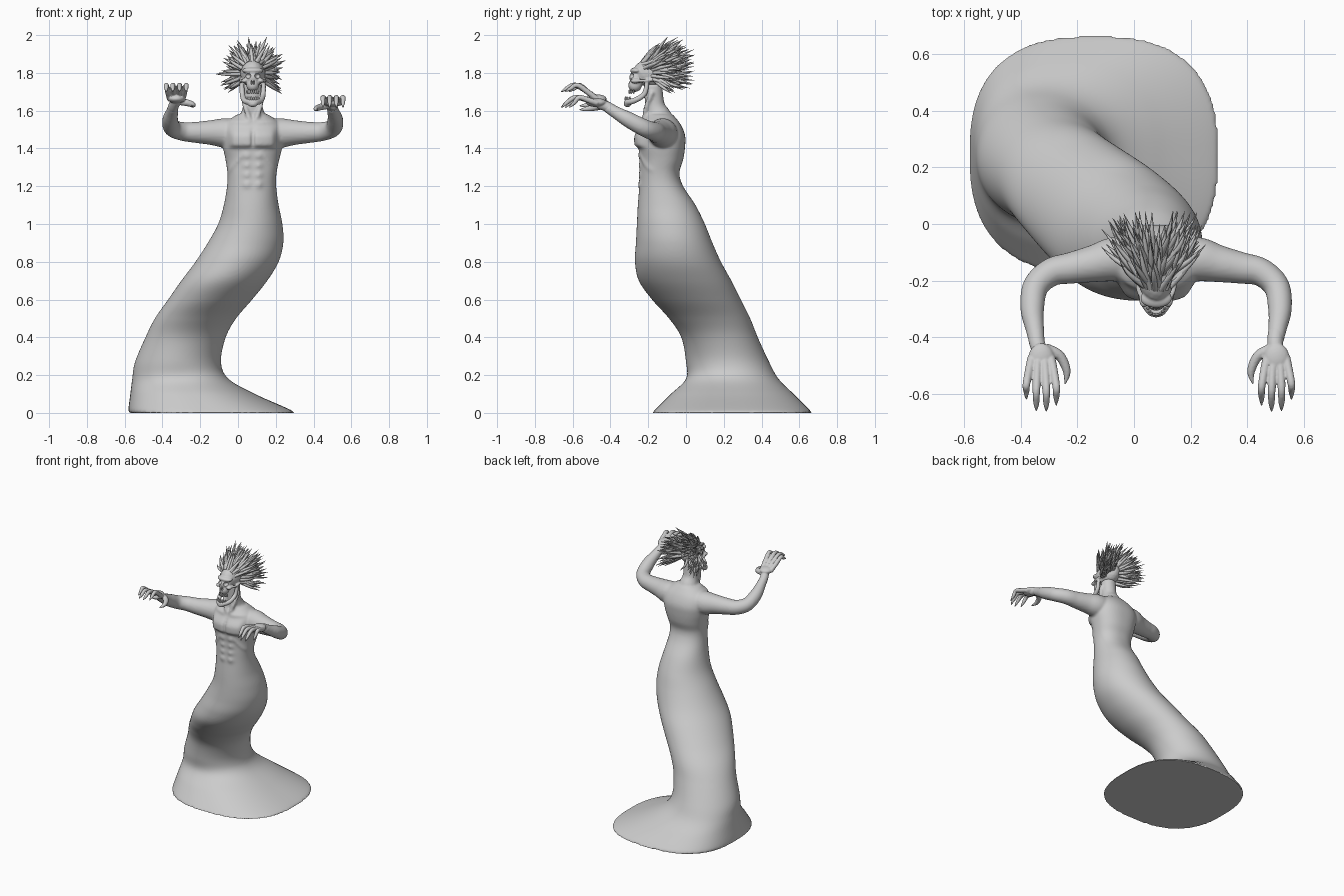
import bpy, bmesh, math, random
from mathutils import Vector, Matrix

random.seed(4)
if "Cube" in bpy.data.objects:
    bpy.data.objects.remove(bpy.data.objects["Cube"])

MID = 0.078          # x of the figure's own centre line
GREY = (0.6, 0.6, 0.6, 1)
stone = bpy.data.materials.new("stone grey")
stone.use_nodes = True
stone.diffuse_color = GREY
stone.node_tree.nodes["Principled BSDF"].inputs["Base Color"].default_value = GREY


def spline(keys, steps):
    """Catmull-Rom interpolation of tuples of any length."""
    out = []
    last = len(keys) - 1
    for i in range(last):
        a, b, c, d = (keys[max(0, min(last, i + k))] for k in (-1, 0, 1, 2))
        for s in range(steps):
            t = s / steps
            out.append([q + t / 2 * (r - p + t * (2 * p - 5 * q + 4 * r - w + t * (3 * (q - r) + w - p)))
                        for p, q, r, w in zip(a, b, c, d)])
    out.append(list(keys[-1]))
    return out


def loft(bm, rings):
    """Skin a list of equal rings and cap both ends."""
    rows = [[bm.verts.new(p) for p in ring] for ring in rings]
    n = len(rows[0])
    for low, high in zip(rows, rows[1:]):
        for j in range(n):
            k = (j + 1) % n
            bm.faces.new((low[j], low[k], high[k], high[j]))
    bm.faces.new(rows[0][::-1])
    bm.faces.new(rows[-1])


def tube(bm, keys, steps=5, sides=16):
    """Round limb through (x, y, z, radius) keys."""
    path = spline(keys, steps)
    pts = [Vector(p[:3]) for p in path]
    rings = []
    for i, p in enumerate(pts):
        along = pts[min(i + 1, len(pts) - 1)] - pts[max(i - 1, 0)]
        frame = along.to_track_quat('Z', 'Y')
        r = max(path[i][3], 0.0005)
        angles = [math.tau * j / sides for j in range(sides)]
        rings.append([p + frame @ Vector((r * math.cos(a), r * math.sin(a), 0)) for a in angles])
    loft(bm, rings)


def ball(bm, loc, size):
    m = Matrix.Translation(loc) @ Matrix.Diagonal((*size, 1))
    bmesh.ops.create_icosphere(bm, subdivisions=3, radius=1, matrix=m)


def finish(bm, name):
    bmesh.ops.recalc_face_normals(bm, faces=bm.faces)
    mesh = bpy.data.meshes.new(name)
    bm.to_mesh(mesh)
    bm.free()
    mesh.materials.append(stone)
    obj = bpy.data.objects.new(name, mesh)
    bpy.context.collection.objects.link(obj)
    return obj


def activate(obj):
    bpy.ops.object.select_all(action='DESELECT')
    obj.select_set(True)
    bpy.context.view_layer.objects.active = obj


def sculpt(obj, voxel, smooth, cutter=None):
    """Fuse overlapping parts into one skin, soften it and carve it."""
    fuse = obj.modifiers.new("fuse", 'REMESH')
    fuse.mode, fuse.voxel_size = 'VOXEL', voxel
    soft = obj.modifiers.new("soften", 'SMOOTH')
    soft.factor, soft.iterations = 0.5, smooth
    if cutter:
        cut = obj.modifiers.new("carve", 'BOOLEAN')
        cut.operation, cut.object = 'DIFFERENCE', cutter
    activate(obj)
    for m in list(obj.modifiers):
        bpy.ops.object.modifier_apply(modifier=m.name)
    bpy.ops.object.shade_smooth_by_angle(angle=math.radians(45))


def ramp(v, lo, hi):
    t = max(0, min(1, (v - lo) / (hi - lo)))
    return t * t * (3 - 2 * t)


def bump(v, centre, width):
    return math.exp(-((v - centre) / width) ** 2)


def muscle(u, z):
    """Forward relief of the chest, belly and collar bones."""
    u = abs(u)
    chest = ramp(z, 1.395, 1.42) * (1 - ramp(z, 1.46, 1.53)) * ramp(u, 0, 0.014) * (1 - ramp(u, 0.1, 0.14))
    belly = sum(bump(z, row, 0.018) for row in (1.36, 1.31, 1.26, 1.21)) * bump(u, 0.032, 0.02)
    ribs = bump(z, 1.385 - 1.2 * max(0, u - 0.04), 0.014) * ramp(u, 0.04, 0.07)
    collar = bump(z, 1.535 + 0.1 * u, 0.012) * ramp(u, 0.01, 0.03)
    return 0.024 * chest + 0.011 * belly + 0.008 * ribs + 0.008 * collar


# Body: rings of (z, x min, x max, y min, y max, squareness)
BODY = [
    (0, -.575, .3, -.18, .665, 2.6), (.02, -.58, .27, -.16, .65, 2.6),
    (.1, -.57, .09, -.08, .57, 2.4), (.18, -.56, -.05, 0, .49, 2.2),
    (.27, -.545, -.09, 0, .44, 2), (.4, -.49, -.065, -.025, .38, 2),
    (.5, -.44, -.01, -.09, .34, 2), (.6, -.37, .075, -.18, .29, 2),
    (.7, -.3, .155, -.25, .24, 2), (.8, -.225, .215, -.27, .185, 2),
    (.9, -.16, .24, -.265, .14, 2), (1, -.105, .235, -.26, .1, 2),
    (1.1, -.075, .215, -.255, .05, 2.1), (1.2, -.058, .202, -.247, -.015, 2.2),
    (1.27, -.056, .204, -.243, -.035, 2.3), (1.34, -.066, .218, -.243, -.015, 2.3),
    (1.41, -.08, .235, -.25, -.005, 2.4), (1.47, -.085, .24, -.25, -.005, 2.4),
    (1.53, -.07, .226, -.235, -.03, 2.3), (1.58, -.005, .16, -.21, -.07, 2)]
bm = bmesh.new()
rings = []
SIDES = 112
for z, x0, x1, y0, y1, power in spline(BODY, 8):
    ring = []
    for j in range(SIDES):
        a = math.tau * j / SIDES
        c, s = math.cos(a), math.sin(a)
        x = (x0 + x1) / 2 + (x1 - x0) / 2 * math.copysign(abs(c) ** (2 / power), c)
        y = (y0 + y1) / 2 + (y1 - y0) / 2 * math.copysign(abs(s) ** (2 / power), s)
        if z > 1.1:
            y -= muscle(x - MID, z) * ramp(-s, 0, 0.4)
        ring.append((x, y, z))
    rings.append(ring)
loft(bm, rings)

# Neck with its two front cords, and the arms, fused into the body
tube(bm, [(MID, -.13, 1.5, .085), (MID, -.145, 1.57, .068), (MID, -.165, 1.63, .052), (MID, -.175, 1.74, .05)])
for s in (-1, 1):
    tube(bm, [(MID + s * .055, -.18, 1.7, .012), (MID + s * .04, -.21, 1.62, .013), (MID + s * .012, -.225, 1.54, .012)])
    arm = [(.07, -.12, 1.48, .075), (.15, -.125, 1.482, .078), (.22, -.14, 1.484, .066), (.3, -.155, 1.485, .056),
           (.37, -.17, 1.49, .05), (.425, -.22, 1.508, .046), (.437, -.3, 1.55, .042),
           (.428, -.37, 1.59, .033), (.42, -.42, 1.62, .028)]
    tube(bm, [(MID + s * x, y, z, r) for x, y, z, r in arm], 6, 24)
sculpt(finish(bm, "flowing_body_and_arms"), 0.008, 5)

# Hands: (name, side, wrist offset, palm height, knuckle, middle and tip height)
HANDS = [("left_hand", 1, .425, 1.64, 1.655, 1.67, 1.615), ("right_hand", -1, .405, 1.66, 1.695, 1.735, 1.7)]
for name, s, out, palm, knuckle, middle, tip in HANDS:
    bm = bmesh.new()
    tube(bm, [(MID + s * .425, -.38, 1.597, .03), (MID + s * .42, -.42, 1.622, .028),
              (MID + s * out, -.46, palm - .005, .026)])
    ball(bm, (MID + s * out, -.475, palm + .003), (.046, .055, .024))
    for k in range(4):
        spread = (k - 1.5) * .022
        reach = (.0, .022, .02, -.02)[k]
        x = MID + s * (out + spread)
        lean = s * spread * .6
        tube(bm, [(x, -.47, palm, .016), (x + lean / 2, -.515, knuckle, .015),
                  (x + lean, -.575 - reach / 2, middle, .0135),
                  (x + lean, -.61 - reach, (middle + tip) / 2, .011),
                  (x + lean, -.64 - reach, tip, .003)], 5, 12)
    tube(bm, [(MID + s * (out - .015), -.44, palm - .01, .02), (MID + s * (out - .065), -.465, palm - .02, .018),
              (MID + s * (out - .09), -.52, palm - .03, .014), (MID + s * (out - .083), -.565, palm - .035, .003)], 5, 12)
    sculpt(finish(bm, name), 0.004, 2)

# Skull: cranium, brow, cheekbones and hanging jaw
bm = bmesh.new()
ball(bm, (MID, -.18, 1.8), (.066, .1, .077))
ball(bm, (MID, -.262, 1.812), (.056, .034, .018))
ball(bm, (MID, -.27, 1.735), (.034, .036, .036))
ball(bm, (MID, -.26, 1.775), (.044, .04, .04))
ball(bm, (MID, -.31, 1.636), (.027, .02, .017))
for s in (-1, 1):
    ball(bm, (MID + s * .042, -.268, 1.758), (.018, .026, .013))
    tube(bm, [(MID + s * .045, -.265, 1.76, .01), (MID + s * .064, -.225, 1.758, .008), (MID + s * .06, -.17, 1.765, .01)])
    tube(bm, [(MID + s * .058, -.205, 1.76, .011), (MID + s * .055, -.22, 1.69, .014), (MID + s * .044, -.27, 1.655, .015),
              (MID + s * .018, -.308, 1.645, .016), (MID, -.312, 1.645, .016)])
holes = bmesh.new()
for s in (-1, 1):
    ball(holes, (MID + s * .027, -.306, 1.785), (.018, .036, .016))
    ball(holes, (MID + s * .006, -.312, 1.75), (.005, .03, .013))
socket_cutter = finish(holes, "socket_cutter")
socket_cutter.hide_render = True
sculpt(finish(bm, "skull"), 0.0045, 2, socket_cutter)
bpy.data.objects.remove(socket_cutter)

# Teeth in two arcs
bm = bmesh.new()
for z, depth in ((1.7, -.265), (1.664, -.285)):
    for k in range(8):
        a = math.radians(-70 + 20 * k)
        ball(bm, (MID + .031 * math.sin(a), depth - .036 * math.cos(a), z), (.0055, .005, .011))
activate(finish(bm, "teeth"))
bpy.ops.object.shade_smooth()

# Hair: locks rooted on the cranium, blown outward and back
bm = bmesh.new()
for k in range(170):
    a = math.radians(random.uniform(-35, 215))
    back = random.uniform(-0.6, 0.95)
    if math.sin(a) < 0.35:
        back = max(back, -0.1 + random.random() * 0.5)
    girth = math.sqrt(1 - back * back)
    out = Vector((math.cos(a), 0, math.sin(a)))
    root = Vector((MID + .06 * girth * out.x, -.18 + .092 * back, 1.8 + .07 * girth * out.z))
    reach = random.uniform(.06, .12) * (0.45 + 0.6 * girth)
    end = root + out * reach + Vector((random.gauss(0, .012), random.uniform(.08, .17), random.gauss(0, .012)))
    end.y = min(end.y, .045)
    half = root.lerp(end, 0.5) + out * random.uniform(.0, .016)
    tube(bm, [(*root, .011), (*half, .0085), (*end, .0006)], 4, 6)
activate(finish(bm, "wild_hair"))
bpy.ops.object.shade_smooth_by_angle(angle=math.radians(60))
